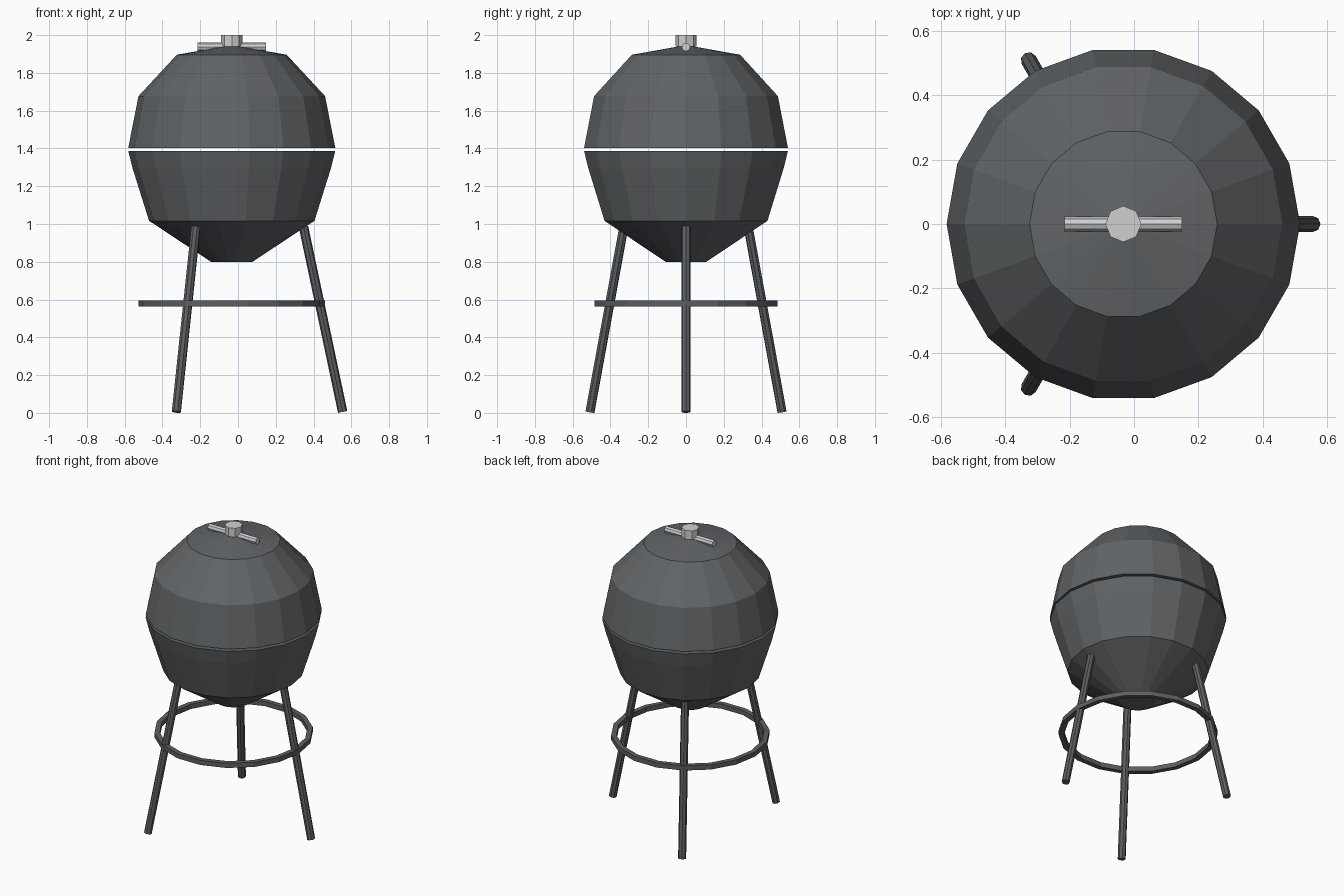
import bpy, bmesh, math
from mathutils import Vector

if "Cube" in bpy.data.objects:
    bpy.data.objects.remove(bpy.data.objects["Cube"])

CX = -0.033   # shared vertical axis of the body


def material(name, rgb):
    m = bpy.data.materials.new(name)
    m.diffuse_color = (*rgb, 1)
    m.use_nodes = True
    m.node_tree.nodes["Principled BSDF"].inputs["Base Color"].default_value = m.diffuse_color
    return m


ENAMEL = material("dark_grey_enamel", (0.118, 0.127, 0.134))
STEEL = material("grey_steel", (0.108, 0.114, 0.121))
CHROME = material("light_metal", (0.62, 0.63, 0.62))


def finish(bm, name, mat):
    bmesh.ops.recalc_face_normals(bm, faces=bm.faces)
    me = bpy.data.meshes.new(name)
    bm.to_mesh(me)
    bm.free()
    me.materials.append(mat)
    ob = bpy.data.objects.new(name, me)
    bpy.context.collection.objects.link(ob)
    return ob


def lathe(name, profile, sides, mat, closed=False):
    """Turn (radius, z) points around the body axis; open ends get caps."""
    bm = bmesh.new()
    rings = []
    for r, z in profile:
        if r == 0:
            rings.append([bm.verts.new((CX, 0, z))] * sides)
        else:
            rings.append([bm.verts.new((CX + r * math.cos(2 * math.pi * i / sides),
                                        r * math.sin(2 * math.pi * i / sides), z))
                          for i in range(sides)])
    pairs = list(zip(rings, rings[1:]))
    if closed:
        pairs.append((rings[-1], rings[0]))
    for a, b in pairs:
        for i in range(sides):
            j = (i + 1) % sides
            bm.faces.new(list(dict.fromkeys((a[i], a[j], b[j], b[i]))))
    if not closed:
        for ring, (r, z) in ((rings[0], profile[0]), (rings[-1], profile[-1])):
            if r > 0:
                bm.faces.new(ring)
    return finish(bm, name, mat)


def rod(name, a, b, radius, mat, sides=8):
    """Straight faceted rod between two points."""
    a, b = Vector(a), Vector(b)
    d = b - a
    bm = bmesh.new()
    bmesh.ops.create_cone(bm, cap_ends=True, segments=sides, radius1=radius,
                          radius2=radius, depth=d.length)
    ob = finish(bm, name, mat)
    ob.location = (a + b) / 2
    ob.rotation_euler = d.to_track_quat('Z', 'Y').to_euler()
    return ob


# Kettle body: bowl and lid with a narrow gap between them
lathe("bowl", [(0.11, 0.80), (0.438, 1.017), (0.525, 1.295), (0.548, 1.387)], 18, ENAMEL)
lathe("lid", [(0.548, 1.403), (0.494, 1.677), (0.291, 1.896), (0, 1.947)], 18, ENAMEL)

# Lid knob and cross handle
lathe("lid_knob", [(0.056, 1.94), (0.056, 2.0)], 8, CHROME)
rod("lid_handle", (CX - 0.182, 0, 1.937), (CX + 0.182, 0, 1.937), 0.023, CHROME)

# Three splayed legs
for k in range(3):
    t = 2 * math.pi * k / 3
    c, s = math.cos(t), math.sin(t)
    rod(f"leg_{k + 1}", (CX + 0.587 * c, 0.587 * s, 0.005),
        (CX + 0.38 * c, 0.38 * s, 0.985), 0.025, STEEL)

# Brace ring around the legs
lathe("leg_ring", [(0.46, 0.563), (0.493, 0.563), (0.493, 0.595), (0.46, 0.595)],
      18, STEEL, closed=True)
